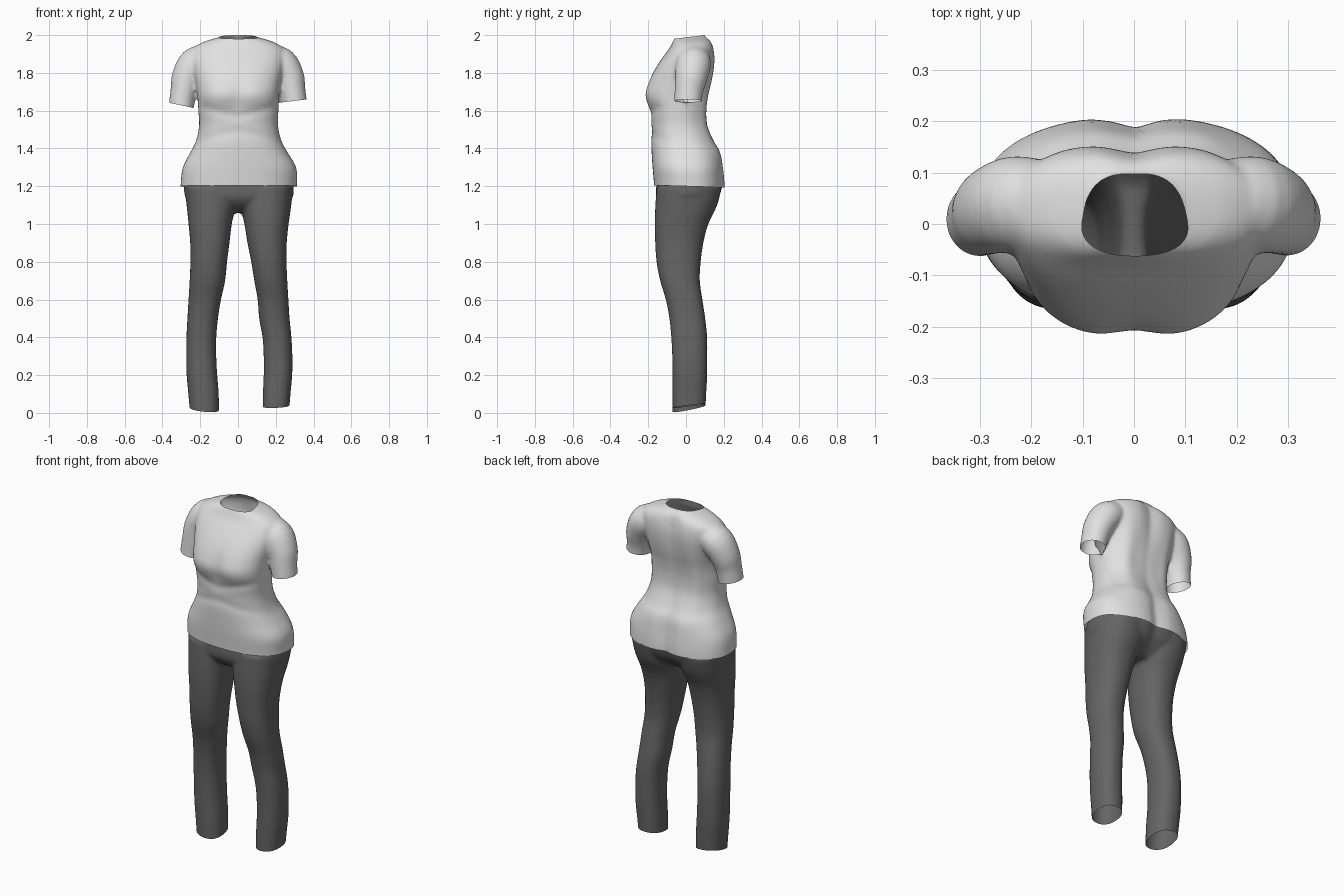
import bpy, bmesh, math
from mathutils import Vector

if "Cube" in bpy.data.objects:
    bpy.data.objects.remove(bpy.data.objects["Cube"])


def material(name, value):
    m = bpy.data.materials.new(name)
    m.diffuse_color = (value, value, value, 1)
    m.use_nodes = True
    m.node_tree.nodes["Principled BSDF"].inputs["Base Color"].default_value = m.diffuse_color
    return m


def smooth_rows(rows, steps=4):
    """Catmull-Rom interpolation of section rows."""
    out = []
    for i in range(len(rows) - 1):
        quad = [rows[max(i - 1, 0)], rows[i], rows[i + 1], rows[min(i + 2, len(rows) - 1)]]
        for k in range(steps):
            t = k / steps
            out.append([0.5 * (2 * b + (c - a) * t + (2 * a - 5 * b + 4 * c - d) * t * t
                               + (3 * b - a - 3 * c + d) * t ** 3) for a, b, c, d in zip(*quad)])
    return out + [list(rows[-1])]


def skin(bm, rings):
    """Closed tube through a list of point rings."""
    loops = [[bm.verts.new(p) for p in ring] for ring in rings]
    n = len(loops[0])
    faces = [bm.faces.new((a[i], a[(i + 1) % n], b[(i + 1) % n], b[i]))
             for a, b in zip(loops, loops[1:]) for i in range(n)]
    faces += [bm.faces.new(loops[0][::-1]), bm.faces.new(loops[-1])]
    bmesh.ops.recalc_face_normals(bm, faces=faces)


def sections(bm, rows, power=2.3, shape=None, n=56):
    """Level sections from rows of z, x min, x max, y front, y back."""
    rings = []
    for z, x0, x1, y0, y1 in smooth_rows(rows):
        ring = []
        for i in range(n):
            a = 2 * math.pi * i / n
            c, s = math.cos(a), math.sin(a)
            x = (x0 + x1) / 2 + (x1 - x0) / 2 * math.copysign(abs(c) ** (2 / power), c)
            y = (y0 + y1) / 2 + (y1 - y0) / 2 * math.copysign(abs(s) ** (2 / power), s)
            ring.append((x, y + (shape(x, z, s) if shape else 0), z))
        rings.append(ring)
    skin(bm, rings)


def sleeve(bm, side, path, n=32):
    pts = smooth_rows(path)
    rings = []
    for i, (x, y, z, r) in enumerate(pts):
        a, b = pts[max(i - 1, 0)], pts[min(i + 1, len(pts) - 1)]
        t = Vector((b[0] - a[0], b[1] - a[1], b[2] - a[2])).normalized()
        v = t.cross(Vector((0, 1, 0))).normalized()
        w = t.cross(v)
        ring = [Vector((x, y, z)) + v * r * math.cos(k * 2 * math.pi / n)
                + w * r * 1.08 * math.sin(k * 2 * math.pi / n) for k in range(n)]
        rings.append([(side * p.x, p.y, p.z) for p in ring])
    skin(bm, rings)


def fuse(name, bm, mat, voxel, cuts):
    """Blend the solids into one skin, then trim it open along the given planes."""
    mesh = bpy.data.meshes.new(name)
    bm.to_mesh(mesh)
    bm.free()
    ob = bpy.data.objects.new(name, mesh)
    bpy.context.collection.objects.link(ob)
    bpy.context.view_layer.objects.active = ob
    ob.select_set(True)
    rm = ob.modifiers.new("blend", "REMESH")
    rm.mode, rm.voxel_size = "VOXEL", voxel
    sm = ob.modifiers.new("soften", "SMOOTH")
    sm.factor, sm.iterations = 0.5, 8
    for m in ("blend", "soften"):
        bpy.ops.object.modifier_apply(modifier=m)
    bm = bmesh.new()
    bm.from_mesh(ob.data)
    for co, normal, region in cuts:
        faces = [f for f in bm.faces if all(region(v.co) for v in f.verts)]
        geom = list({v for f in faces for v in f.verts}) + list({e for f in faces for e in f.edges}) + faces
        bmesh.ops.bisect_plane(bm, geom=geom, plane_co=co, plane_no=normal, clear_outer=True)
    bm.to_mesh(ob.data)
    bm.free()
    ob.data.materials.clear()
    ob.data.materials.append(mat)
    ob.data.polygons.foreach_set("material_index", [0] * len(ob.data.polygons))
    bpy.ops.object.shade_smooth_by_angle(angle=math.radians(50))
    ob.select_set(False)
    return ob


def bump(v, centre, width):
    return math.exp(-((v - centre) / width) ** 2)


def shirt_shape(x, z, s):
    """Spine hollow and soft folds at the back, bust and waist creases in front."""
    if s > 0:
        fade = min(1, s * 1.5) * (1 - bump(z, 2.03, 0.06))
        return fade * (-0.022 * bump(x, 0, 0.045) + 0.007 * math.cos(x * 45) * bump(z, 1.62, 0.2))
    f = min(1, -s * 1.5)
    return f * (0.016 * bump(x, 0, 0.05) * bump(z, 1.68, 0.09)
                + 0.007 * bump(z, 1.57 + 0.25 * abs(x), 0.02)
                + 0.005 * bump(z, 1.49 - 0.2 * abs(x), 0.02))


# shirt: torso with short sleeves
torso = [(1.15, -.305, .31, -.165, .208), (1.22, -.303, .312, -.17, .208), (1.30, -.292, .308, -.177, .2),
         (1.38, -.252, .262, -.182, .187), (1.44, -.222, .23, -.184, .155), (1.52, -.206, .212, -.184, .125),
         (1.60, -.21, .214, -.196, .12), (1.68, -.215, .217, -.222, .13), (1.75, -.225, .227, -.202, .145),
         (1.82, -.24, .242, -.165, .155), (1.88, -.25, .25, -.125, .157), (1.93, -.238, .24, -.088, .15),
         (1.965, -.18, .185, -.07, .137), (1.985, -.115, .12, -.06, .118), (2.0, -.085, .085, -.052, .1),
         (2.06, -.08, .08, -.05, .09)]
arm = [(.15, .045, 1.88, .07), (.225, .04, 1.852, .086), (.27, .028, 1.78, .08), (.286, .016, 1.71, .071),
       (.298, .01, 1.64, .067), (.306, .005, 1.57, .066)]
bm = bmesh.new()
sections(bm, torso, 2.4, shirt_shape)
for side in (-1, 1):
    sleeve(bm, side, arm)
cuts = [((0, 0, 1.2), (0, -.03, -1), lambda c: c.z < 1.3),
        ((0, 0, 1.988), (0, -.12, 1), lambda c: c.z > 1.9 and abs(c.x) < .2),
        ((.3, 0, 1.652), (.12, 0, -1), lambda c: c.x > .216 and 1.5 < c.z < 1.76),
        ((-.3, 0, 1.628), (-.22, 0, -1), lambda c: c.x < -.216 and 1.5 < c.z < 1.76)]
fuse("shirt", bm, material("light grey cloth", .75), .009, cuts)

# trousers: rows of z, left outer, left inner, right inner, right outer, front, back
legs = [(1.20, -.284, .0, .0, .292, -.155, .19), (1.10, -.272, -.012, .012, .282, -.162, .165),
        (1.00, -.262, -.033, .034, .268, -.166, .118), (.9, -.253, -.045, .05, .258, -.163, .092),
        (.8, -.252, -.058, .07, .257, -.156, .078), (.7, -.256, -.068, .086, .261, -.137, .073),
        (.6, -.262, -.09, .104, .267, -.107, .087), (.5, -.268, -.106, .112, .273, -.088, .102),
        (.4, -.273, -.115, .13, .283, -.078, .112), (.3, -.274, -.115, .136, .288, -.073, .113),
        (.2, -.272, -.11, .136, .287, -.072, .112), (.1, -.263, -.102, .132, .278, -.072, .107),
        (-.05, -.25, -.1, .131, .266, -.07, .1)]
pelvis = [(1.26, -.28, .288, -.15, .19), (1.2, -.286, .294, -.157, .195), (1.14, -.276, .287, -.157, .175),
          (1.09, -.2, .2, -.12, .13), (1.06, -.12, .12, -.06, .09)]
bm = bmesh.new()
sections(bm, [(z, a, b, f, k) for z, a, b, c, d, f, k in legs], 2.3)
sections(bm, [(z, c, d, f, k) for z, a, b, c, d, f, k in legs], 2.3)
sections(bm, pelvis, 2.4, lambda x, z, s: -.015 * bump(x, 0, .04) if s > 0 else 0)
cuts = [((0, 0, 1.235), (0, 0, 1), lambda c: c.z > 1.1),
        ((-.18, 0, .02), (-.1, .2, -1), lambda c: c.z < .2 and c.x < 0),
        ((.2, 0, .035), (.05, .12, -1), lambda c: c.z < .2 and c.x > 0)]
fuse("trousers", bm, material("dark grey cloth", .13), .01, cuts)
